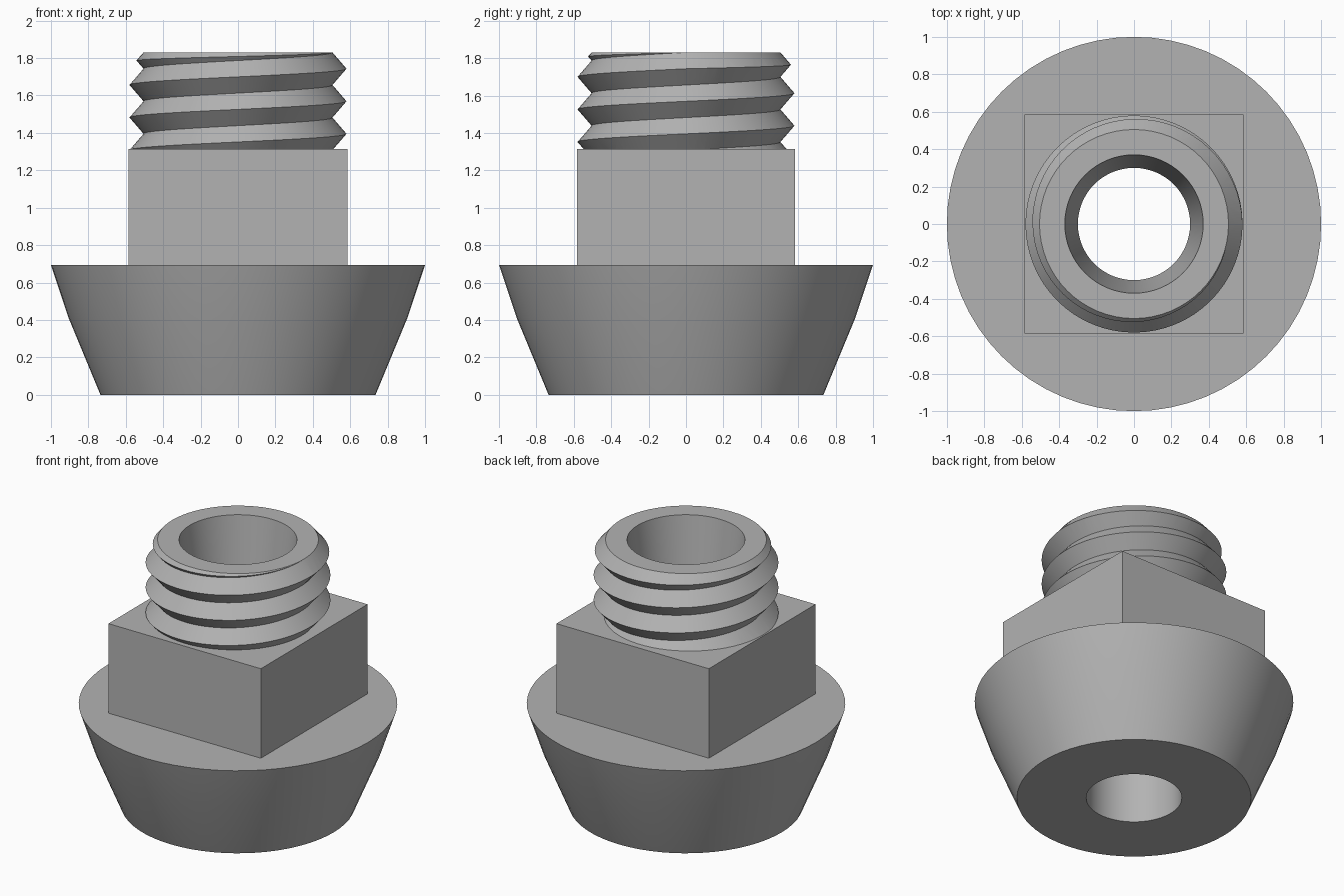
import bpy
import bmesh
import math
from mathutils import Matrix, Vector

SEGMENTS = 64
BASE_TOP, BLOCK_TOP, NECK_TOP = 0.695, 1.315, 1.83
BORE, MOUTH = 0.30, 0.37
ROOT, CREST, PITCH = 0.505, 0.58, 0.174
CREST_START = 1.395          # height of a crest on the +x side

cube = bpy.data.objects.get("Cube")
if cube:
    bpy.data.objects.remove(cube, do_unlink=True)

grey = bpy.data.materials.new("plain_grey")
grey.use_nodes = True
grey.diffuse_color = (0.45, 0.45, 0.45, 1)
grey.node_tree.nodes["Principled BSDF"].inputs["Base Color"].default_value = grey.diffuse_color


def make_object(name, bm):
    bmesh.ops.recalc_face_normals(bm, faces=bm.faces)
    mesh = bpy.data.meshes.new(name)
    bm.to_mesh(mesh)
    bm.free()
    mesh.materials.append(grey)
    obj = bpy.data.objects.new(name, mesh)
    bpy.context.collection.objects.link(obj)
    return obj


def lathe(name, profile):
    """Spin a closed (radius, height) outline about z."""
    bm = bmesh.new()
    verts = [bm.verts.new((r, 0, z)) for r, z in profile]
    edges = [bm.edges.new((a, b)) for a, b in zip(verts, verts[1:] + verts[:1])]
    bmesh.ops.spin(bm, geom=verts + edges, cent=(0, 0, 0), axis=(0, 0, 1),
                   angle=math.tau, steps=SEGMENTS, use_duplicate=False)
    bmesh.ops.remove_doubles(bm, verts=bm.verts, dist=0.0001)
    return make_object(name, bm)


def combine(obj, cutter, operation):
    """Apply a boolean and discard the cutter."""
    mod = obj.modifiers.new("cut", 'BOOLEAN')
    mod.object, mod.operation, mod.solver = cutter, operation, 'EXACT'
    bpy.context.view_layer.objects.active = obj
    bpy.ops.object.modifier_apply(modifier=mod.name)
    bpy.data.objects.remove(cutter, do_unlink=True)


def helical_rod(name, bottom, top):
    """Solid rod with a right-handed V thread, trimmed flat at both ends."""
    bm = bmesh.new()
    rows = 12
    columns = []
    for j in range(SEGMENTS):
        turn = j / SEGMENTS
        spin = Matrix.Rotation(math.tau * turn, 3, 'Z')
        columns.append([
            bm.verts.new(spin @ Vector((ROOT if k % 2 else CREST, 0,
                                        CREST_START + PITCH * (k / 2 - 2 + turn))))
            for k in range(rows)])
    columns.append(columns[0][2:])       # one turn later, one pitch higher
    for left, right in zip(columns, columns[1:]):
        for k in range(len(right) - 1):
            bm.faces.new((left[k], right[k], right[k + 1], left[k + 1]))
    for height, direction in ((bottom, -1), (top, 1)):
        cut = bmesh.ops.bisect_plane(
            bm, geom=bm.verts[:] + bm.edges[:] + bm.faces[:], plane_co=(0, 0, height),
            plane_no=(0, 0, direction), clear_outer=True)
        rim = [e for e in cut["geom_cut"] if isinstance(e, bmesh.types.BMEdge)]
        bmesh.ops.holes_fill(bm, edges=rim, sides=0)
    return make_object(name, bm)


# Flared round base with a central bore
base = lathe("flared_base", [(BORE, 0), (0.735, 0), (0.905, 0.41),
                             (1.0, BASE_TOP), (BORE, BASE_TOP)])

# Square block, bored through
bm = bmesh.new()
bmesh.ops.create_cube(bm, size=1)
bmesh.ops.scale(bm, vec=(1.168, 1.168, BLOCK_TOP - BASE_TOP), verts=bm.verts)
bmesh.ops.translate(bm, vec=(0, 0, (BLOCK_TOP + BASE_TOP) / 2), verts=bm.verts)
block = make_object("square_block", bm)
drill = lathe("drill", [(0, 0.5), (BORE, 0.5), (BORE, 1.5), (0, 1.5)])
combine(block, drill, 'DIFFERENCE')

# Threaded neck, trimmed to a chamfered sleeve with a tapered mouth
neck = helical_rod("threaded_neck", 1.25, 1.9)
sleeve = lathe("sleeve", [(BORE, BLOCK_TOP), (0.7, BLOCK_TOP), (0.7, 1.604),
                          (ROOT, NECK_TOP), (MOUTH, NECK_TOP)])
combine(neck, sleeve, 'INTERSECT')

# Smooth round walls, crisp corners
bpy.ops.object.select_all(action='DESELECT')
for part in (base, block, neck):
    part.select_set(True)
bpy.context.view_layer.objects.active = neck
bpy.ops.object.shade_smooth_by_angle(angle=math.radians(30))
